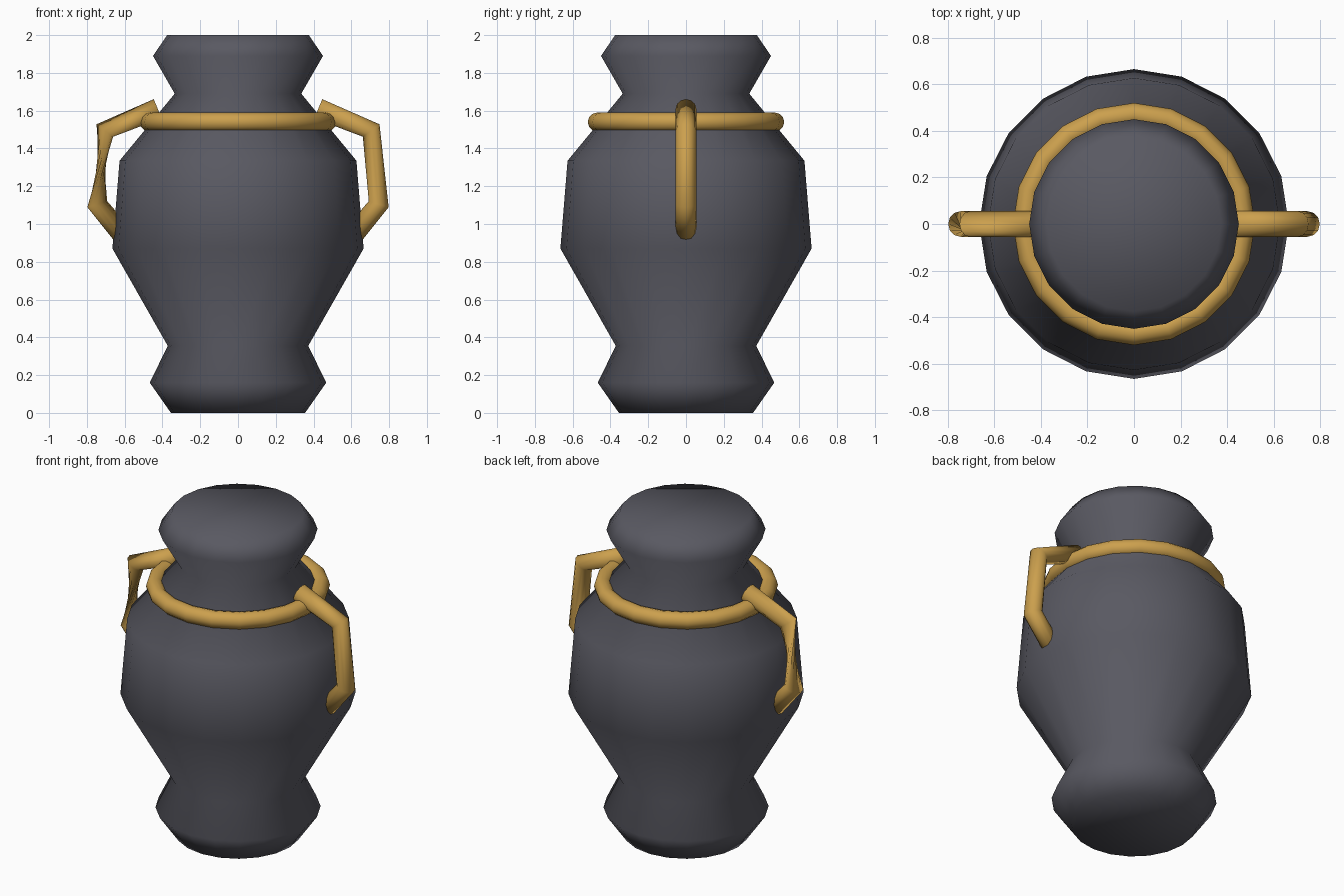
import bpy, bmesh
from math import sin, cos, pi, radians
from mathutils import Vector

cube = bpy.data.objects.get("Cube")
if cube:
    bpy.data.objects.remove(cube, do_unlink=True)


def material(name, color):
    m = bpy.data.materials.new(name)
    m.use_nodes = True
    m.diffuse_color = color
    m.node_tree.nodes["Principled BSDF"].inputs["Base Color"].default_value = color
    return m


clay = material("dark grey clay", (0.1, 0.1, 0.122, 1))
gold = material("gold", (0.6, 0.35, 0.075, 1))


def loft(name, rings, mat, closed=False):
    """Skin a list of point rings, capping the ends unless the loft is closed."""
    bm = bmesh.new()
    loops = [[bm.verts.new(p) for p in ring] for ring in rings]
    n = len(loops[0])
    pairs = list(zip(loops, loops[1:]))
    if closed:
        pairs.append((loops[-1], loops[0]))
    else:
        bm.faces.new(loops[0])
        bm.faces.new(loops[-1])
    for a, b in pairs:
        for i in range(n):
            j = (i + 1) % n
            bm.faces.new((a[i], a[j], b[j], b[i]))
    bmesh.ops.recalc_face_normals(bm, faces=bm.faces)
    for f in bm.faces:
        f.smooth = True
    mesh = bpy.data.meshes.new(name)
    bm.to_mesh(mesh)
    bm.free()
    mesh.materials.append(mat)
    obj = bpy.data.objects.new(name, mesh)
    bpy.context.collection.objects.link(obj)
    return obj


def circle(center, u, v, r, n, turn=0.0):
    return [center + r * (cos(2 * pi * i / n + turn) * u + sin(2 * pi * i / n + turn) * v)
            for i in range(n)]


X, Y, Z = Vector((1, 0, 0)), Vector((0, 1, 0)), Vector((0, 0, 1))

# Vase body, turned from a profile of (radius, height)
profile = [(0.355, 0), (0.467, 0.16), (0.372, 0.355), (0.665, 0.87),
           (0.627, 1.335), (0.335, 1.69), (0.45, 1.89), (0.375, 2)]
loft("vase_body", [circle(Z * h, X, Y, r, 20) for r, h in profile], clay)

# Ring around the shoulder
ring = []
for k in range(20):
    a = 2 * pi * k / 20
    out = X * cos(a) + Y * sin(a)
    ring.append(circle(out * 0.47 + Z * 1.54, out, Z, 0.05, 12))
loft("shoulder_ring", ring, gold, closed=True)


# Bent tube handles; the right one has a twist in its long section
def handle(name, side, twists):
    path = [Vector((side * x, 0, z)) for x, z in
            [(0.425, 1.61), (0.705, 1.495), (0.745, 1.105), (0.6, 0.93)]]
    steps = [(b - a).normalized() for a, b in zip(path, path[1:])]
    rings = []
    for i, p in enumerate(path):
        d = (steps[max(i - 1, 0)] + steps[min(i, len(steps) - 1)]).normalized()
        rings.append(circle(p, Y.cross(d), Y, 0.055, 12, radians(twists[i])))
    loft(name, rings, gold)


handle("left_handle", 1, [0, 0, 0, 0])
handle("right_handle", -1, [0, 0, 150, 150])
